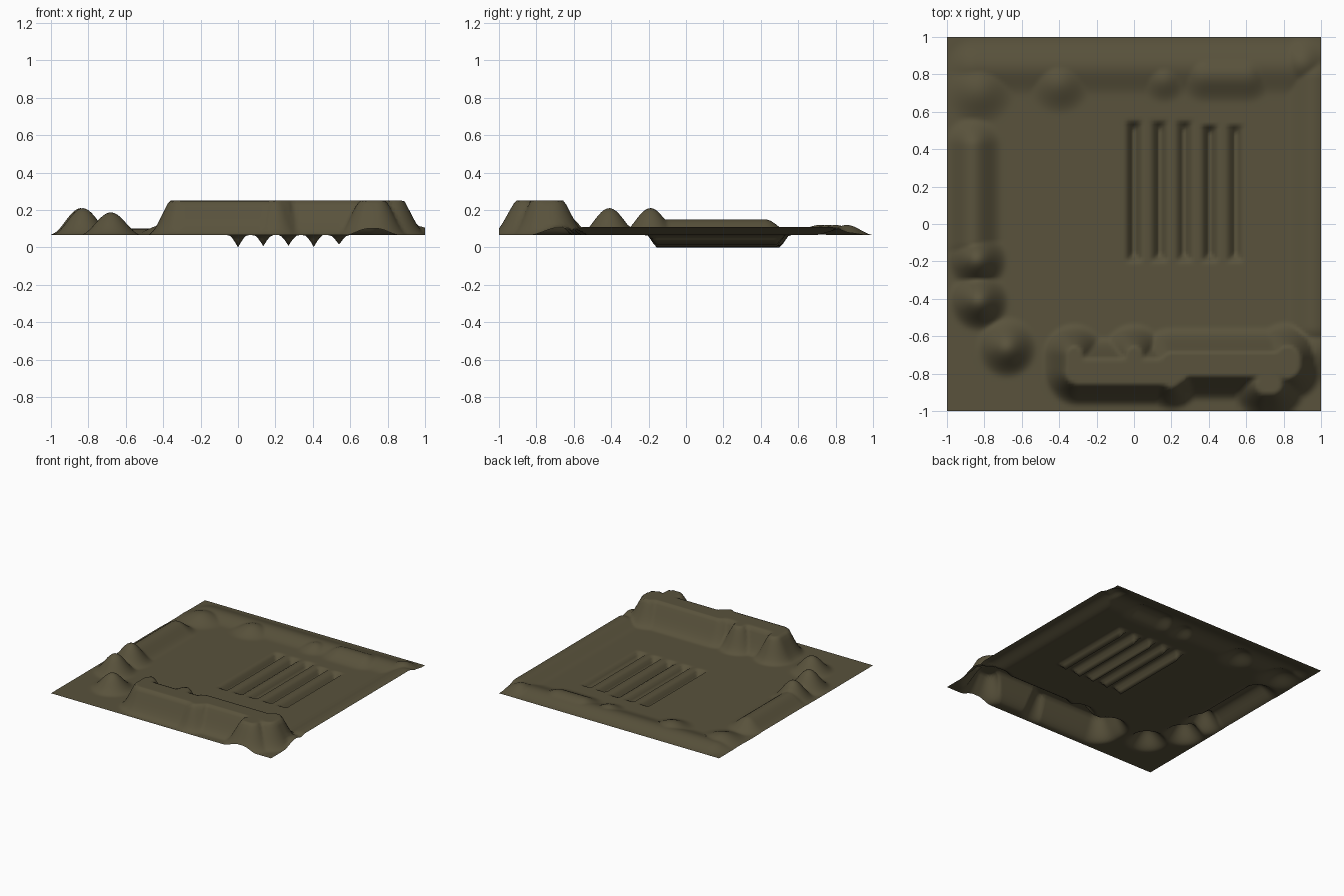
import bpy, bmesh, math

N = 128          # grid divisions
BASE = 0.065     # level of the flat field
CAP = 0.25       # flat-topped height of the front ridge

# Sculpt strokes: x1, y1, x2, y2, radius, height above the field
STROKES = [
    # front ridge (overshoots, then is cut flat at CAP)
    (-0.30, -0.79, 0.22, -0.79, 0.19, 0.26),
    (0.20, -0.75, 0.75, -0.75, 0.20, 0.24),
    (-0.32, -0.70, -0.32, -0.78, 0.17, 0.22),
    (0.00, -0.70, 0.00, -0.78, 0.17, 0.22),
    (0.20, -0.83, 0.20, -0.83, 0.17, 0.22),
    (0.70, -0.86, 0.74, -0.86, 0.19, 0.22),
    (0.82, -0.72, 0.82, -0.76, 0.20, 0.25),
    (0.95, -0.68, 0.95, -0.68, 0.17, 0.05),
    # left hills
    (-0.68, -0.66, -0.68, -0.66, 0.17, 0.122),
    (-0.83, -0.41, -0.83, -0.41, 0.17, 0.145),
    (-0.84, -0.19, -0.84, -0.19, 0.17, 0.145),
    # left bank
    (-0.86, -0.10, -0.86, 0.42, 0.16, 0.085),
    # right bank
    (0.96, -0.55, 0.96, 0.78, 0.15, 0.045),
    # back bank and its lumps
    (-0.85, 0.84, 0.85, 0.84, 0.16, 0.035),
    (-0.83, 0.72, -0.83, 0.72, 0.20, 0.055),
    (-0.40, 0.76, -0.40, 0.76, 0.18, 0.055),
    (0.16, 0.78, 0.16, 0.78, 0.14, 0.045),
    (0.38, 0.80, 0.60, 0.80, 0.16, 0.055),
    (0.90, 0.86, 0.90, 0.86, 0.15, 0.055),
]

# Furrows: centre x, depth, far end y
FURROWS = [(0.0, 0.065, 0.55), (0.135, 0.058, 0.55), (0.27, 0.056, 0.55),
           (0.405, 0.063, 0.53), (0.54, 0.05, 0.53)]


def segment_distance(x, y, x1, y1, x2, y2):
    dx, dy = x2 - x1, y2 - y1
    length = dx * dx + dy * dy
    t = max(0, min(1, ((x - x1) * dx + (y - y1) * dy) / length)) if length else 0
    return math.hypot(x - x1 - t * dx, y - y1 - t * dy)


def height(x, y):
    # raised banks and hills, blended as the tallest stroke
    rise = 0
    for x1, y1, x2, y2, r, h in STROKES:
        d = segment_distance(x, y, x1, y1, x2, y2) / r
        if d < 1:
            rise = max(rise, h * 0.5 * (1 + math.cos(math.pi * d)))
    z = min(BASE + rise, CAP)
    # sharp-bottomed furrows with pointed ends
    for fx, depth, far in FURROWS:
        w = 1 - abs(x - fx) / 0.048
        e = min(1, (y + 0.205) / 0.045, (far - y) / 0.045)
        if w > 0 and e > 0:
            z -= depth * min(w ** 1.4, e)
    return max(z, 0)


# Soil material
soil = bpy.data.materials.new("olive soil")
soil.diffuse_color = (0.100, 0.085, 0.045, 1)

# Terrain sheet; columns snap to the furrow centres so the bottoms stay sharp
bm = bmesh.new()
bmesh.ops.create_grid(bm, x_segments=N, y_segments=N, size=1)
for v in bm.verts:
    for fx, _, _ in FURROWS:
        if abs(v.co.x - fx) < 1 / N:
            v.co.x = fx
    v.co.z = height(v.co.x, v.co.y)
for f in bm.faces:
    f.smooth = True
mesh = bpy.data.meshes.new("terrain")
bm.to_mesh(mesh)
bm.free()
mesh.materials.append(soil)
terrain = bpy.data.objects.new("terrain", mesh)
bpy.context.collection.objects.link(terrain)
